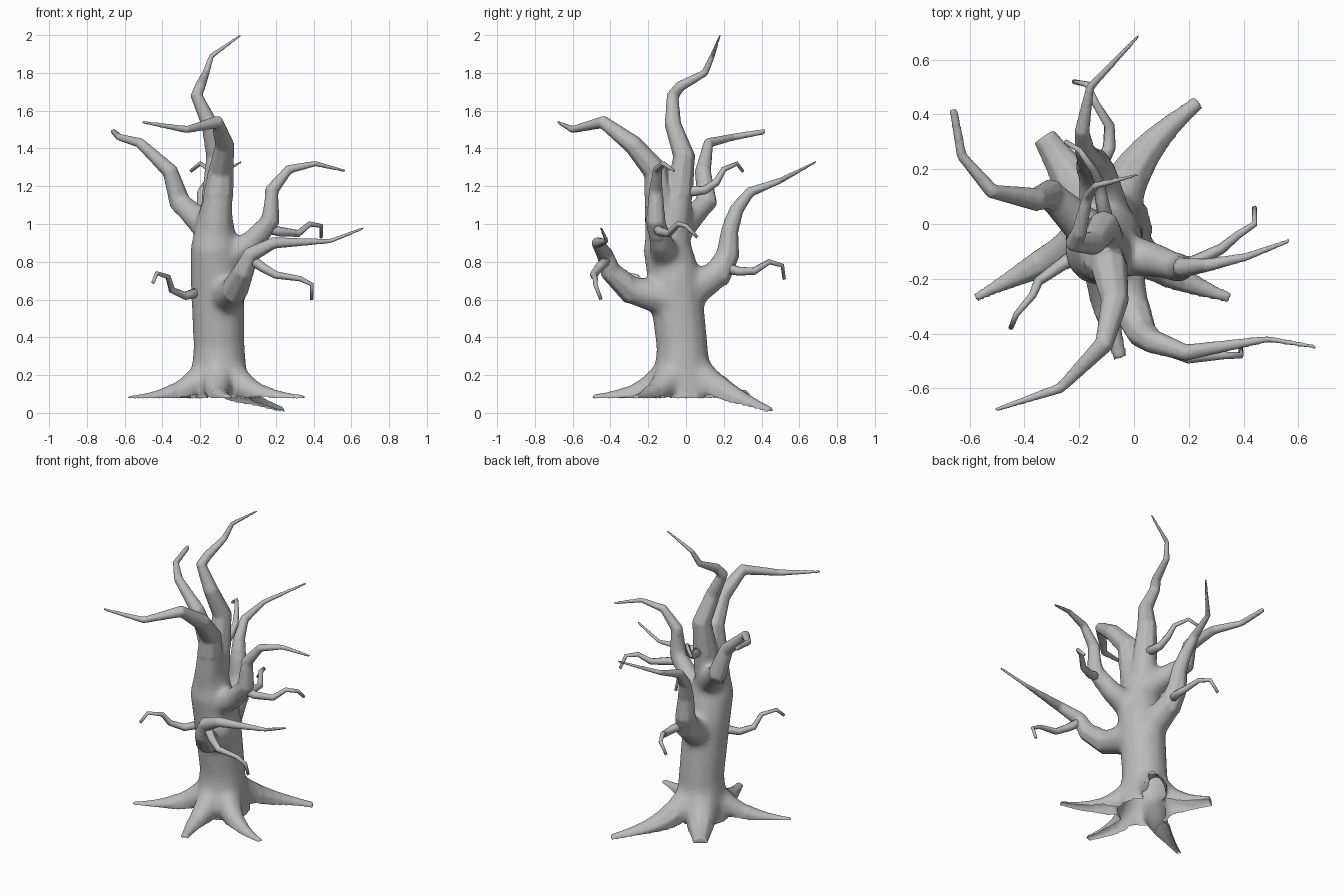
import bpy, bmesh, math
from mathutils import Vector

cube = bpy.data.objects.get("Cube")
if cube:
    bpy.data.objects.remove(cube)

bark = bpy.data.materials.new("grey_bark")
bark.use_nodes = True
grey = (0.5, 0.5, 0.5, 1)
bark.diffuse_color = grey
bark.node_tree.nodes["Principled BSDF"].inputs["Base Color"].default_value = grey

ground = 0.075


def sweep(bm, path, radii, floors, sides=8):
    """Closed tube along the path, flattened where it meets the floor."""
    points = [Vector(p) for p in path]
    directions = [(b - a).normalized() for a, b in zip(points, points[1:])]
    tangents = [directions[0]]
    tangents += [(a + b).normalized() for a, b in zip(directions, directions[1:])]
    tangents.append(directions[-1])
    last = tangents[0]
    frame = Vector((0, 0, 1)).rotation_difference(last)
    rings = []
    for point, tangent, radius, floor in zip(points, tangents, radii, floors):
        frame = last.rotation_difference(tangent) @ frame
        last = tangent
        ring = []
        for side in range(sides):
            angle = math.tau * side / sides
            offset = Vector((math.cos(angle), math.sin(angle), 0)) * radius
            corner = point + frame @ offset
            corner.z = max(corner.z, floor)
            ring.append(bm.verts.new(corner))
        rings.append(ring)
    for low, high in zip(rings, rings[1:]):
        for side in range(sides):
            after = (side + 1) % sides
            bm.faces.new((low[side], low[after], high[after], high[side]))
    bm.faces.new(rings[0][::-1])
    bm.faces.new(rings[-1])


def branch(bm, base, tip, path, thinning=1.3):
    """Crooked branch that thins quickly at first, then slowly, towards its tip."""
    points = [Vector(p) for p in path]
    travelled = [0.0]
    for a, b in zip(points, points[1:]):
        travelled.append(travelled[-1] + (b - a).length)
    radii = [tip + (base - tip) * (1 - d / travelled[-1]) ** thinning for d in travelled]
    sweep(bm, points, radii, [0] * len(points))


def root(bm, tip_x, tip_y, tip_radius, bend=0.0, drop=0.0):
    """Root that flares out of the trunk, sinks to the ground and runs outwards."""
    start = Vector((-0.1, -0.02, ground))
    end = Vector((tip_x, tip_y, ground))
    along = (end - start).normalized()
    sideways = Vector((-along.y, along.x, 0))
    path, radii, floors = [], [], []
    for step in range(9):
        reach = 0.1 + 0.9 * step / 8
        point = start.lerp(end, reach) + sideways * bend * math.sin(math.pi * reach)
        floors.append(ground - drop * reach ** 2)
        point.z = floors[-1] + 0.2 * (1 - reach) ** 3
        path.append(point)
        radii.append(tip_radius + 0.09 * (1 - reach) ** 1.2)
    sweep(bm, path, radii, floors)


def finish(bm, name):
    bmesh.ops.recalc_face_normals(bm, faces=bm.faces[:])
    mesh = bpy.data.meshes.new(name)
    bm.to_mesh(mesh)
    bm.free()
    mesh.materials.append(bark)
    for face in mesh.polygons:
        face.use_smooth = True
    obj = bpy.data.objects.new(name, mesh)
    bpy.context.collection.objects.link(obj)
    return obj


def twig(name, path):
    bm = bmesh.new()
    branch(bm, 0.03, 0.009, path)
    finish(bm, name)


tree = bmesh.new()

# Trunk, leaning forward above the first forks
trunk_path = [(-.1, -.02, ground), (-.1, -.02, .2), (-.1, -.02, .35),
              (-.11, -.06, .7), (-.125, -.1, .88), (-.12, -.11, 1.1)]
sweep(tree, trunk_path, [.17, .15, .138, .144, .13, .08], [ground] * 6, sides=12)

# Four roots along the ground and one running downhill
root(tree, -.58, -.27, .016)
root(tree, -.05, -.49, .025, bend=-.03)
root(tree, .35, -.27, .02, bend=-.03)
root(tree, -.33, .32, .046)
root(tree, .235, .445, .027, bend=.05, drop=.07)

# Crown leader
branch(tree, .09, .008, [(-.12, -.06, 1), (-.11, -.01, 1.36), (-.15, -.07, 1.53),
                         (-.22, -.07, 1.68), (-.2, -.03, 1.73), (-.17, .1, 1.8),
                         (-.14, .14, 1.89), (.015, .18, 2)])

# Front limb
branch(tree, .115, .009, [(-.12, -.09, .8), (-.12, -.13, 1), (-.09, -.16, 1.28),
                          (-.07, -.28, 1.42), (-.11, -.44, 1.54), (-.27, -.6, 1.5),
                          (-.51, -.68, 1.54)])

# Upper right limb
branch(tree, .09, .016, [(-.13, -.06, .95), (-.31, .11, 1.12), (-.36, .09, 1.28),
                         (-.52, .12, 1.43), (-.63, .25, 1.46), (-.66, .42, 1.49)], 1.6)

# Upper left limb
branch(tree, .09, .009, [(-.09, -.1, .8), (.07, -.13, .9), (.17, -.16, 1.02),
                         (.18, -.16, 1.18), (.27, -.15, 1.29), (.41, -.12, 1.32),
                         (.57, -.06, 1.28)], 1.4)

# Low front limb
branch(tree, .115, .009, [(-.08, -.05, .6), (-.02, -.29, .65), (.03, -.4, .75),
                          (.07, -.43, .84), (.19, -.47, .9), (.49, -.42, .91),
                          (.67, -.45, .98)], 1.8)

# Back limb
branch(tree, .11, .008, [(-.1, -.02, .62), (-.13, .17, .74), (-.15, .22, .84),
                         (-.16, .23, .97), (-.18, .27, 1.08), (-.19, .34, 1.17),
                         (-.16, .5, 1.23), (.02, .69, 1.33)], 1.7)

# Fuse trunk, roots and limbs into one skin
rough = finish(tree, "rough_tree")
fuse = rough.modifiers.new("fuse", 'REMESH')
fuse.mode = 'VOXEL'
fuse.voxel_size = 0.008
fused = rough.evaluated_get(bpy.context.evaluated_depsgraph_get())
skin = bmesh.new()
skin.from_mesh(bpy.data.meshes.new_from_object(fused))
bpy.data.objects.remove(rough)

# Open the hollow underside
skin.normal_update()
underside = [f for f in skin.faces
             if f.normal.z < -0.6 and f.calc_center_median().z < ground + 0.02]
bmesh.ops.delete(skin, geom=underside, context='FACES')

# Soften the whole skin a little and the joints at the trunk a lot
joints = [v for v in skin.verts
          if ground + 0.02 < v.co.z < 1.15 and math.hypot(v.co.x + .1, v.co.y + .06) < .27]
inner = [v for v in skin.verts if not v.is_boundary]
for verts, rounds in ((inner, 4), (joints, 45)):
    for _ in range(rounds):
        bmesh.ops.smooth_vert(skin, verts=verts, factor=0.5,
                              use_axis_x=True, use_axis_y=True, use_axis_z=True)
finish(skin, "trunk_roots_and_limbs")

# Thin crooked twigs
twig("low_front_twig", [(.06, -.41, .82), (.13, -.46, .77), (.2, -.49, .73),
                        (.33, -.48, .71), (.39, -.48, .68), (.39, -.45, .6)])
twig("left_twig", [(.15, -.15, .98), (.22, -.14, .96), (.32, -.09, .95),
                   (.38, -.04, 1), (.44, 0, .99), (.44, .06, .93)])
twig("right_twig", [(-.17, -.08, .65), (-.28, -.16, .62), (-.35, -.21, .65),
                    (-.37, -.26, .72), (-.43, -.33, .74), (-.45, -.38, .69)])
twig("back_twig", [(-.13, .2, .77), (-.09, .28, .75), (-.09, .36, .75),
                   (-.14, .44, .8), (-.17, .51, .78), (-.22, .52, .71)])
twig("crown_twig", [(-.1, 0, 1.17), (-.12, .1, 1.18), (-.13, .16, 1.22),
                    (-.15, .2, 1.29), (-.2, .27, 1.32), (-.25, .3, 1.28)])
